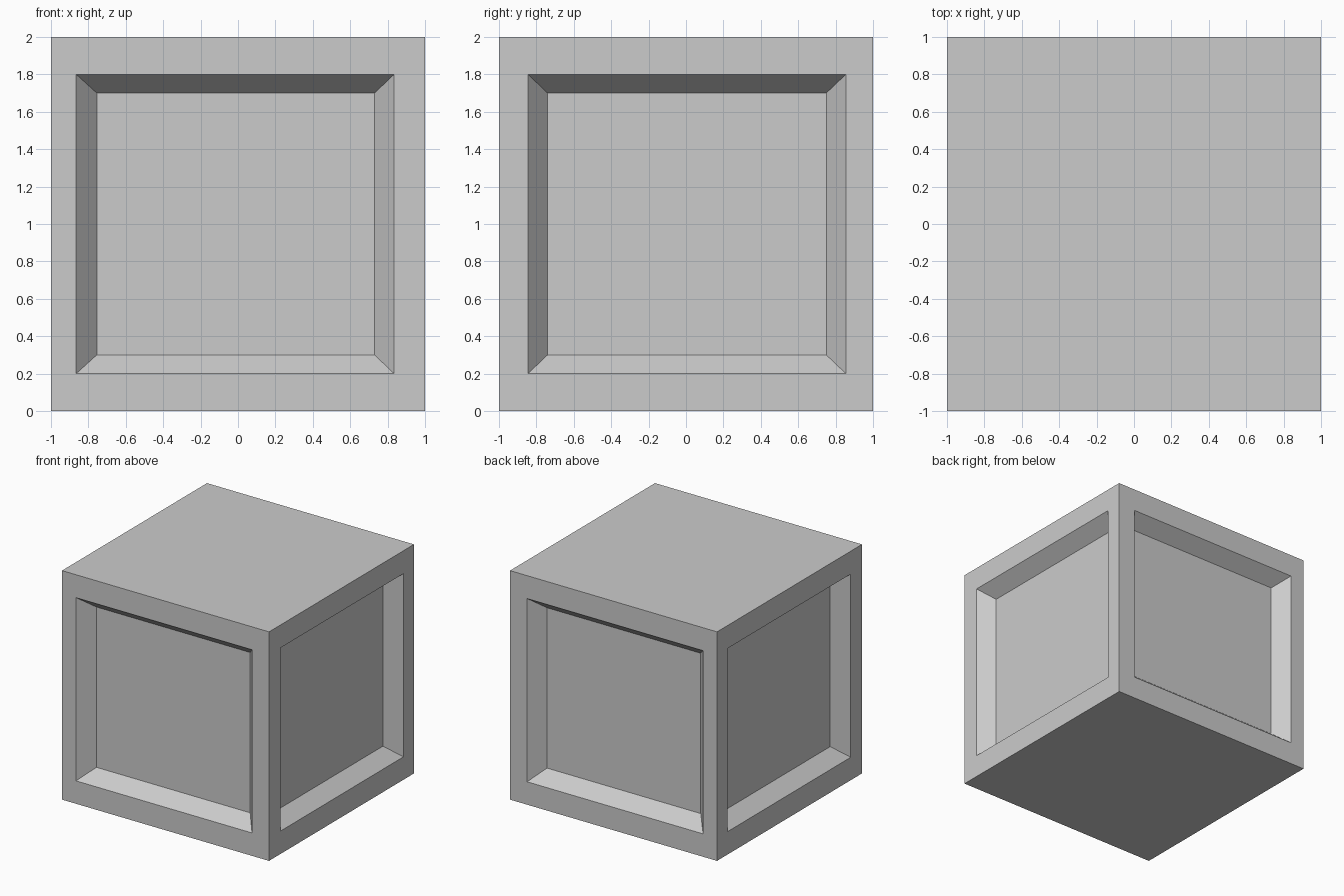
import bpy, bmesh

if "Cube" in bpy.data.objects:
    bpy.data.objects.remove(bpy.data.objects["Cube"])

# Rim and floor of each recess: (low, high) along x, y and z, measured on the side panels
RIM = ((-0.865, 0.835), (-0.845, 0.855), (0.2, 1.8))
FLOOR = ((-0.755, 0.73), (-0.74, 0.75), (0.3, 1.7))
DEPTH = 0.125


def inset_to(bm, face, axis, bounds, plane):
    """Inset a side face, then snap its corners to the given rectangle and plane."""
    corners = [tuple(v.co[i] > (1 if i == 2 else 0) for i in range(3)) for v in face.verts]
    bmesh.ops.inset_individual(bm, faces=[face], thickness=0.05)
    for v in face.verts:
        high = [v.co[i] > (1 if i == 2 else 0) for i in range(3)]
        for i in range(3):
            v.co[i] = plane if i == axis else bounds[i][high[i]]


# Solid cube standing on the ground
bm = bmesh.new()
bmesh.ops.create_cube(bm, size=2)
bmesh.ops.translate(bm, verts=bm.verts, vec=(0, 0, 1))
bm.normal_update()

# Bevelled recess in each of the four upright sides
for face in [f for f in bm.faces if abs(f.normal.z) < 0.5]:
    axis = 0 if abs(face.normal.x) > 0.5 else 1
    side = 1 if face.normal[axis] > 0 else -1
    inset_to(bm, face, axis, RIM, side)
    inset_to(bm, face, axis, FLOOR, side * (1 - DEPTH))

bmesh.ops.recalc_face_normals(bm, faces=bm.faces)
mesh = bpy.data.meshes.new("panelled_crate")
bm.to_mesh(mesh)
bm.free()
bpy.context.collection.objects.link(bpy.data.objects.new("panelled_crate", mesh))
